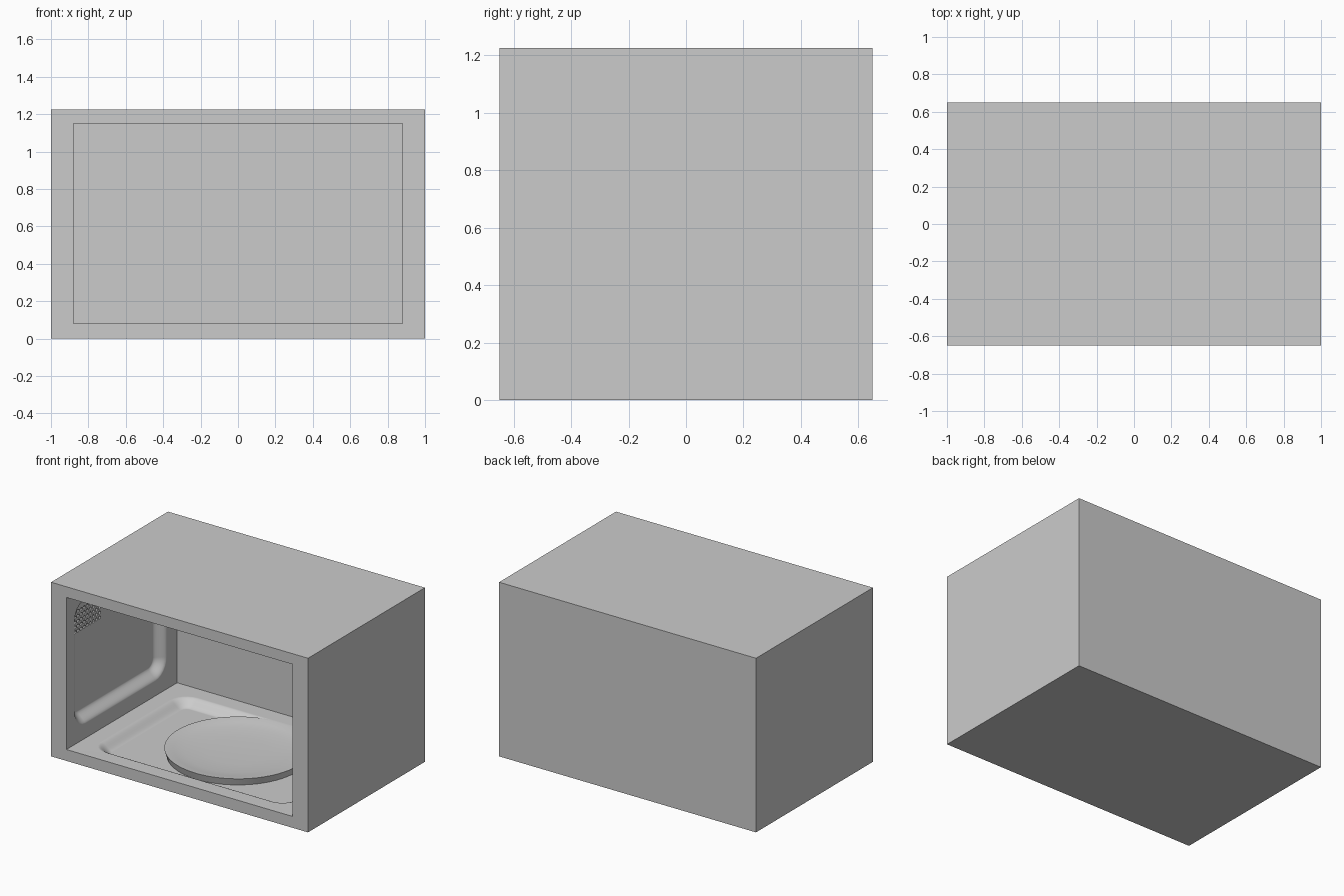
import bpy, bmesh, math
from mathutils import Vector

if "Cube" in bpy.data.objects:
    bpy.data.objects.remove(bpy.data.objects["Cube"])


def add_object(name, bm):
    bmesh.ops.recalc_face_normals(bm, faces=bm.faces)
    mesh = bpy.data.meshes.new(name)
    bm.to_mesh(mesh)
    bm.free()
    ob = bpy.data.objects.new(name, mesh)
    bpy.context.collection.objects.link(ob)
    return ob


def box(name, lo, hi):
    bm = bmesh.new()
    bmesh.ops.create_cube(bm, size=1)
    for v in bm.verts:
        v.co = Vector([l + (c + 0.5) * (h - l) for c, l, h in zip(v.co, lo, hi)])
    return add_object(name, bm)


def rounded_rect(u0, u1, v0, v1, r, n=6):
    pts = []
    for k, (cu, cv) in enumerate([(u1 - r, v1 - r), (u0 + r, v1 - r),
                                  (u0 + r, v0 + r), (u1 - r, v0 + r)]):
        for i in range(n + 1):
            a = (k + i / n) * math.pi / 2
            pts.append((cu + r * math.cos(a), cv + r * math.sin(a)))
    return pts


def soft_recess(name, rect, inset, depth, place, steps=8):
    """Cutter for a pressed panel: rounded rectangles eased inward and down."""
    u0, u1, v0, v1 = rect
    profile = [(0, -0.02)]
    for i in range(steps + 1):
        t = i / steps
        profile.append((inset * t, depth * t * t * (3 - 2 * t)))
    bm = bmesh.new()
    rings = []
    for s, d in profile:
        pts = rounded_rect(u0 + s, u1 - s, v0 + s, v1 - s, 0.13 - s)
        rings.append([bm.verts.new(place(u, v, d)) for u, v in pts])
    n = len(rings[0])
    for a, b in zip(rings, rings[1:]):
        for i in range(n):
            bm.faces.new((a[i], a[(i + 1) % n], b[(i + 1) % n], b[i]))
    bm.faces.new(rings[0])
    bm.faces.new(rings[-1])
    return add_object(name, bm)


def vent_cutter():
    bm = bmesh.new()
    n = 8
    for row in range(5):
        for col in range(9):
            y, z = -0.47 + col * 0.034, 0.82 + row * 0.034
            ends = [[bm.verts.new((x, y + 0.012 * math.cos(2 * math.pi * i / n),
                                   z + 0.012 * math.sin(2 * math.pi * i / n)))
                     for i in range(n)] for x in (-0.92, -0.975)]
            bm.faces.new(ends[0])
            bm.faces.new(ends[1])
            for i in range(n):
                j = (i + 1) % n
                bm.faces.new((ends[0][i], ends[0][j], ends[1][j], ends[1][i]))
    return add_object("vent_cutter", bm)


def smooth(ob):
    bpy.ops.object.select_all(action='DESELECT')
    ob.select_set(True)
    bpy.context.view_layer.objects.active = ob
    bpy.ops.object.shade_smooth_by_angle(angle=math.radians(30))


# Oven shell with its cooking cavity
shell = box("oven_shell", (-1, -0.65, 0), (1, 0.65, 1.225))
cutters = [box("cavity_cutter", (-0.88, -0.8, 0.08), (0.88, 0.58, 1.15))]

# Pressed panels in both side walls and the floor
for side in (-1, 1):
    cutters.append(soft_recess(
        "wall_panel_cutter", (-0.57, 0.47, 0.18, 1.07), 0.08, 0.06,
        lambda u, v, d, s=side: (s * (0.88 + d), u, v)))
cutters.append(soft_recess(
    "floor_panel_cutter", (-0.77, 0.77, -0.55, 0.47), 0.09, 0.05,
    lambda u, v, d: (u, v, 0.08 - d)))

# Vent holes in the left wall panel
cutters.append(vent_cutter())

for cutter in cutters:
    cutter.hide_render = True
    mod = shell.modifiers.new("cut", 'BOOLEAN')
    mod.operation = 'DIFFERENCE'
    mod.solver = 'EXACT'
    mod.object = cutter
    bpy.ops.object.select_all(action='DESELECT')
    bpy.context.view_layer.objects.active = shell
    bpy.ops.object.modifier_apply(modifier=mod.name)
    bpy.data.objects.remove(cutter)
smooth(shell)
weighted = shell.modifiers.new("flat_panels", 'WEIGHTED_NORMAL')
weighted.keep_sharp = True

# Shallow dished turntable
profile = [(0, 0.03), (0.455, 0.03), (0.47, 0.08), (0.455, 0.079),
           (0.41, 0.07), (0.34, 0.061), (0.2, 0.055), (0, 0.053)]
bm = bmesh.new()
verts = [bm.verts.new((r, 0, z)) for r, z in profile]
edges = [bm.edges.new(p) for p in zip(verts, verts[1:])]
bmesh.ops.spin(bm, geom=verts + edges, cent=(0, 0, 0), axis=(0, 0, 1),
               angle=2 * math.pi, steps=64)
bmesh.ops.remove_doubles(bm, verts=bm.verts, dist=1e-4)
smooth(add_object("turntable", bm))
